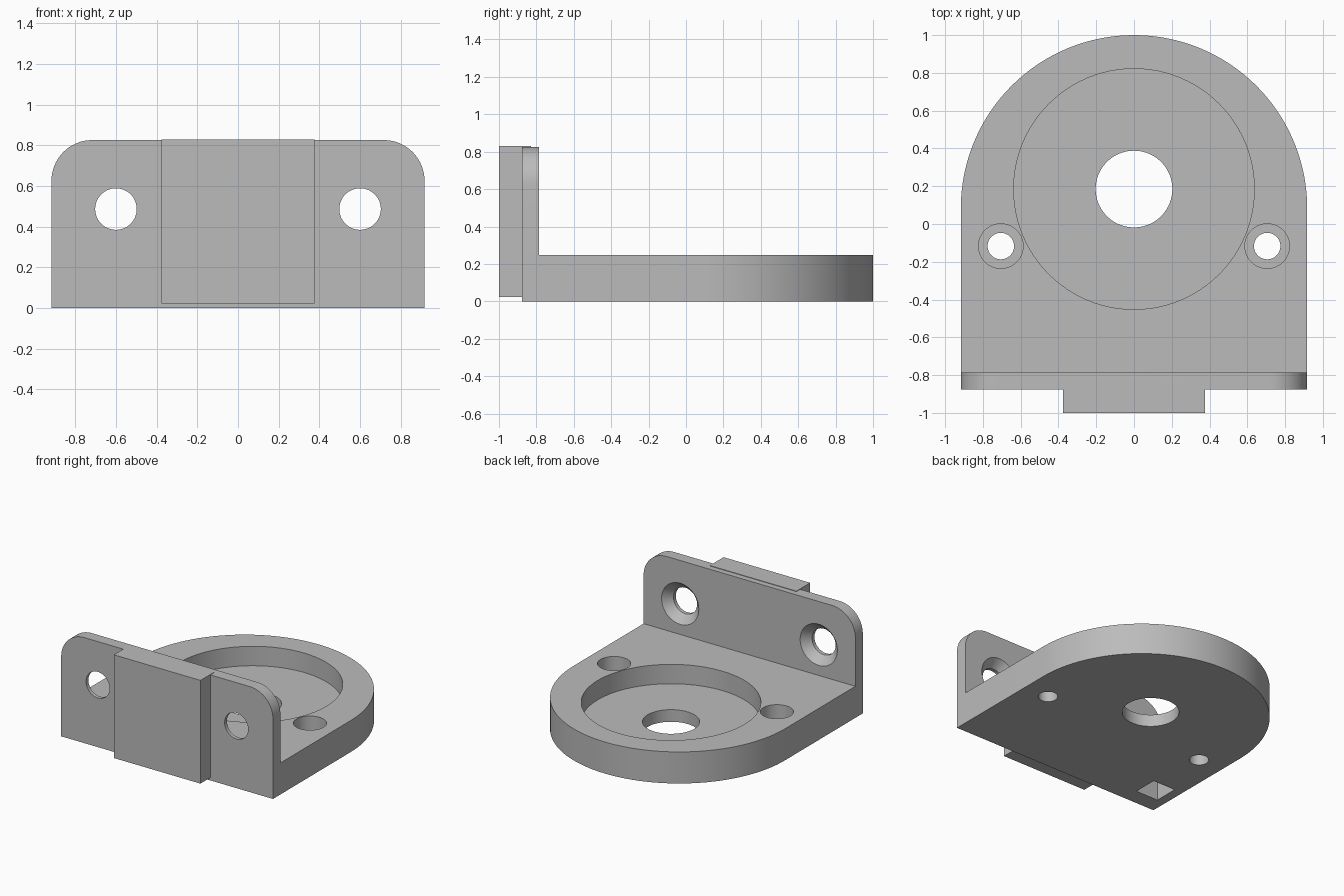
import bpy, bmesh
from math import cos, sin, pi
from mathutils import Matrix

if "Cube" in bpy.data.objects:
    bpy.data.objects.remove(bpy.data.objects["Cube"])

W, FRONT, BACK = 0.917, -0.877, -0.785      # half width, upright front and back
BASE_H, TOP, CORNER = 0.247, 0.826, 0.2
SEG = 96
UPRIGHT = Matrix.Rotation(-pi / 2, 4, "X")  # turns local z towards +y

steel = bpy.data.materials.new("plain grey")
steel.use_nodes = True
steel.diffuse_color = (0.5, 0.5, 0.5, 1)
steel.node_tree.nodes["Principled BSDF"].inputs["Base Color"].default_value = (0.5, 0.5, 0.5, 1)


def make(name, bm):
    bmesh.ops.recalc_face_normals(bm, faces=bm.faces)
    mesh = bpy.data.meshes.new(name)
    bm.to_mesh(mesh)
    bm.free()
    mesh.materials.append(steel)
    ob = bpy.data.objects.new(name, mesh)
    bpy.context.collection.objects.link(ob)
    return ob


def extrude(name, points, vec):
    bm = bmesh.new()
    face = bm.faces.new([bm.verts.new(p) for p in points])
    new = bmesh.ops.extrude_face_region(bm, geom=[face])["geom"]
    bmesh.ops.translate(bm, vec=vec, verts=[v for v in new if isinstance(v, bmesh.types.BMVert)])
    return make(name, bm)


def box(name, x0, x1, y0, y1, z0, z1):
    return extrude(name, [(x0, y0, z0), (x1, y0, z0), (x1, y1, z0), (x0, y1, z0)], (0, 0, z1 - z0))


def cone(name, start, depth, r1, r2, turn=Matrix()):
    bm = bmesh.new()
    shift = Matrix.Translation(start) @ turn @ Matrix.Translation((0, 0, depth / 2))
    bmesh.ops.create_cone(bm, cap_ends=True, segments=SEG, radius1=r1, radius2=r2,
                          depth=depth, matrix=shift)
    return make(name, bm)


def combine(target, tool, operation):
    mod = target.modifiers.new(operation, "BOOLEAN")
    mod.operation, mod.solver, mod.object = operation, "EXACT", tool
    bpy.context.view_layer.objects.active = target
    bpy.ops.object.modifier_apply(modifier=mod.name)
    bpy.data.objects.remove(tool)


def arc(cx, cy, r, a0, a1, n):
    steps = [a0 + (a1 - a0) * i / n for i in range(n + 1)]
    return [(cx + r * cos(a), cy + r * sin(a)) for a in steps]


# Base with a half-round back
outline = [(-W, FRONT), (W, FRONT)] + arc(0, 1 - W, W, 0, pi, 64)
bracket = extrude("angle_bracket", [(x, y, 0) for x, y in outline], (0, 0, BASE_H))

# Upright plate with rounded top corners
outline = [(-W, 0), (W, 0)]
outline += arc(W - CORNER, TOP - CORNER, CORNER, 0, pi / 2, 16)
outline += arc(CORNER - W, TOP - CORNER, CORNER, pi / 2, pi, 16)
combine(bracket, extrude("upright", [(x, FRONT, z) for x, z in outline],
                         (0, BACK - FRONT, 0)), "UNION")

# Raised front pad
combine(bracket, box("front_pad", -0.375, 0.375, -1, -0.83, 0.022, 0.83), "UNION")

# Round pocket and its centre hole
cutters = [cone("pocket", (0, 0.185, 0.095), 0.4, 0.637, 0.637),
           cone("centre_hole", (0, 0.185, -0.1), 0.4, 0.203, 0.203)]

for side in (-1, 1):
    # Counterbored screw holes in the base
    x, y = side * 0.705, -0.117
    cutters += [cone("screw_hole", (x, y, -0.1), 0.5, 0.07, 0.07),
                cone("counterbore", (x, y, 0.1), 0.4, 0.118, 0.118)]
    # Countersunk screw holes in the upright
    x, z = side * 0.6, 0.487
    cutters += [cone("wall_hole", (x, -1.1, z), 0.5, 0.102, 0.102, UPRIGHT),
                cone("countersink", (x, -0.85, z), 0.085, 0.1, 0.18, UPRIGHT)]

# Blind square socket underneath
cutters.append(box("square_socket", -0.845, -0.65, -0.747, -0.555, -0.1, 0.2))

for cutter in cutters:
    combine(bracket, cutter, "DIFFERENCE")

# Smooth the round walls, keep the edges crisp
bpy.ops.object.select_all(action="DESELECT")
bracket.select_set(True)
bpy.context.view_layer.objects.active = bracket
bpy.ops.object.shade_smooth_by_angle(angle=pi / 6)
